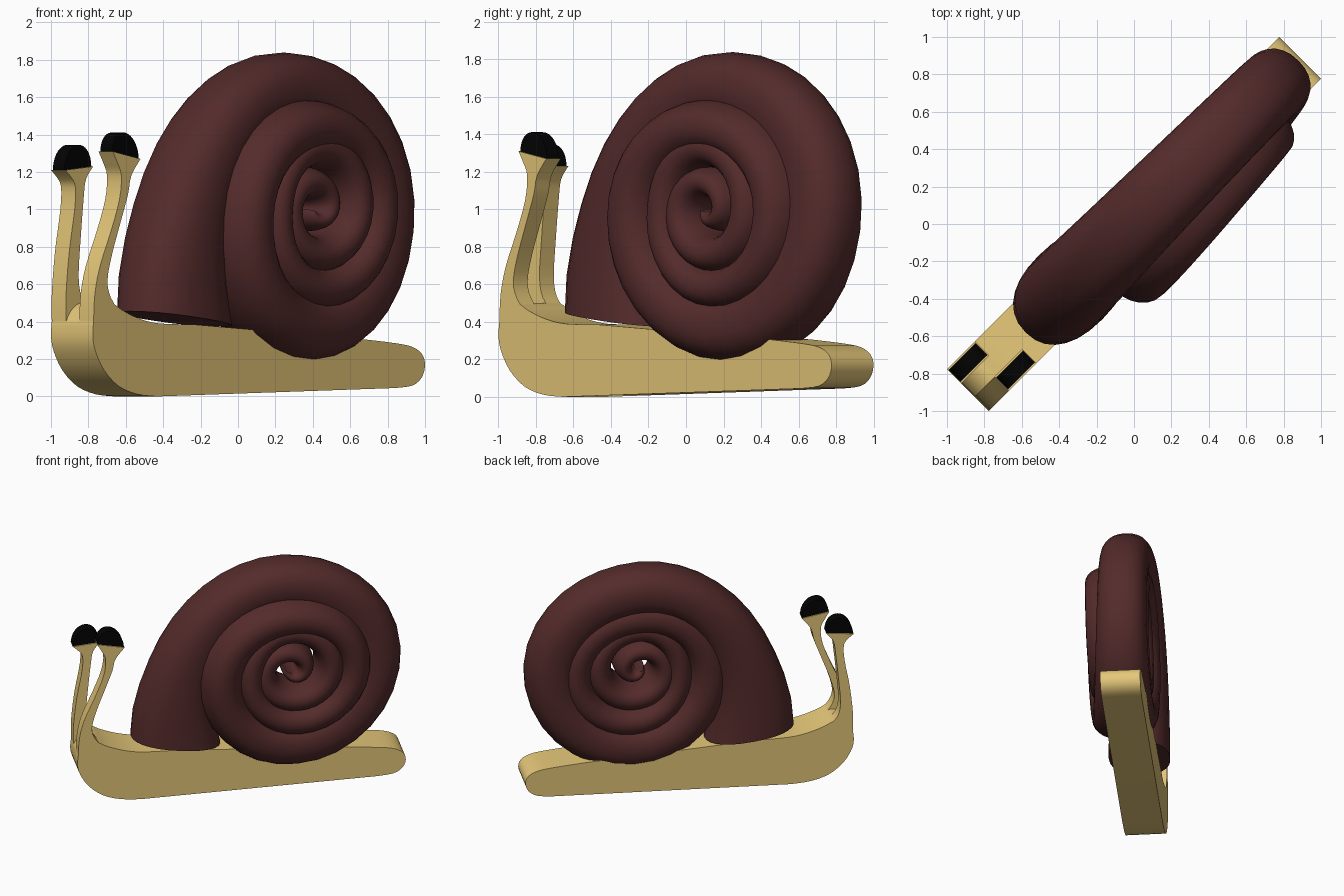
import bpy, bmesh, math
from mathutils import Vector

cube = bpy.data.objects.get("Cube")
if cube:
    bpy.data.objects.remove(cube)

TURN = math.radians(45)      # the whole animal stands on the diagonal
HALF = 0.158                 # half the width of the body


def material(name, colour):
    mat = bpy.data.materials.new(name)
    mat.use_nodes = True
    rgba = (*colour, 1)
    mat.diffuse_color = rgba
    mat.node_tree.nodes["Principled BSDF"].inputs["Base Color"].default_value = rgba
    return mat


tan = material("tan skin", (0.78, 0.57, 0.19))
maroon = material("maroon shell", (0.09, 0.024, 0.024))
black = material("black eyes", (0.001, 0.001, 0.001))


def finish(name, bm, mat, angle):
    bmesh.ops.recalc_face_normals(bm, faces=bm.faces)
    mesh = bpy.data.meshes.new(name)
    bm.to_mesh(mesh)
    bm.free()
    mesh.materials.append(mat)
    obj = bpy.data.objects.new(name, mesh)
    bpy.context.collection.objects.link(obj)
    obj.rotation_euler.z = TURN
    bpy.ops.object.select_all(action='DESELECT')
    obj.select_set(True)
    bpy.context.view_layer.objects.active = obj
    bpy.ops.object.shade_smooth_by_angle(angle=math.radians(angle))


def spline(values, x):
    """Catmull-Rom value of an evenly spaced list at position x."""
    last = len(values) - 1
    i = max(0, min(int(x), last - 1))
    s = x - i
    a, b, c, d = (values[max(0, min(k, last))] for k in range(i - 1, i + 3))
    return b + s / 2 * (c - a + s * (2*a - 5*b + 4*c - d + s * (3*(b - c) + d - a)))


def smooth_line(points, steps=3):
    us, zs = zip(*points)
    count = (len(points) - 1) * steps
    return [(spline(us, k / steps), spline(zs, k / steps)) for k in range(count + 1)]


def slab(name, outline, side_a, side_b, mat):
    """Extrude a side profile across the body."""
    bm = bmesh.new()
    face = bm.faces.new([bm.verts.new((u, -side_a, z)) for u, z in outline])
    new = bmesh.ops.extrude_face_region(bm, geom=[face])["geom"]
    moved = [v for v in new if isinstance(v, bmesh.types.BMVert)]
    bmesh.ops.translate(bm, verts=moved, vec=(0, side_a - side_b, 0))
    finish(name, bm, mat, 35)


# Body: rounded head, long sole and rounded tail
sole = smooth_line([(-1.25, .4), (-1.256, .32), (-1.235, .24), (-1.17, .14),
                    (-1.06, .055), (-.92, .012), (-.77, 0)])
tail = smooth_line([(1.03, .045), (1.16, .058), (1.23, .1), (1.256, .165),
                    (1.235, .225), (1.16, .265), (1.03, .285), (.8, .305)])
neck = smooth_line([(-.5, .385), (-.75, .39), (-.9, .415), (-1.03, .46),
                    (-1.11, .5), (-1.17, .49), (-1.22, .45), (-1.25, .4)])
slab("body", sole + tail + neck[:-1], -HALF, HALF, tan)


# Eye stalks flaring into flat tops, each with a half-disc eye
def stalk(side, front, back, inner, outer, eye_height):
    slab(side + "_stalk", smooth_line(front) + smooth_line(back), inner, outer, tan)
    f, b = Vector(front[-1]), Vector(back[0])
    mid, arm = (f + b) / 2, (b - f) * 0.48
    dome = []
    for k in range(17):
        a = math.pi * k / 16
        p = mid + arm * math.cos(a)
        dome.append((p.x, p.y + eye_height * math.sin(a)))
    inset = math.copysign(0.01, outer)
    slab(side + "_eye", dome, inner + inset, outer - inset, black)


stalk("left",
      [(-1.25, .4), (-1.24, .55), (-1.2, .7), (-1.12, .88), (-1.055, 1.05),
       (-1.04, 1.18), (-1.07, 1.25), (-1.105, 1.31)],
      [(-.895, 1.27), (-.965, 1.18), (-.99, 1.08), (-1.05, .92), (-1.11, .76),
       (-1.145, .62), (-1.12, .53), (-1.06, .46)], .05, HALF, .12)
stalk("right",
      [(-1.25, .4), (-1.25, .55), (-1.225, .78), (-1.185, 1.0), (-1.18, 1.12),
       (-1.21, 1.17), (-1.256, 1.21)],
      [(-1.045, 1.23), (-1.1, 1.16), (-1.118, 1.05), (-1.14, .84), (-1.155, .64),
       (-1.13, .53), (-1.06, .46)], -.05, -HALF, .125)

# Shell: a shrinking, slightly boxy oval tube wound about the hub
HUB = Vector((.37, 0, 1))
RADIUS = [1.42, .8, .65, .67, .63, .53, .44, .49, .42, .31, .33, .31,
          .24, .2, .145, .11, .05, .01]                   # every quarter turn
THICK = [.87, .25, .2, .17, .135, .115, .11, .1, .07, .03]   # every half turn
WIDTH = [.26, .235, .195, .285, .25, .24, .23, .21, .19, .15]
SHIFT = [0, 0, .005, .09, .06, .08, .08, .08, .08, .08]
MOUTH_OUT = Vector((-.66, 0, .08)).normalized()           # slope of the shell's mouth


def centre(t):
    a = t * math.tau
    r = spline(RADIUS, 4 * t + 1)
    return HUB + Vector((-r * math.cos(a), -spline(SHIFT, 2 * t + 1), r * math.sin(a)))


def boxy(x):
    return math.copysign(abs(x) ** 0.87, x)


START, END, RINGS, SIDES = -.096, 3.92, 130, 28
bm = bmesh.new()
rings = []
for i in range(RINGS + 1):
    t = START + (END - START) * i / RINGS
    path = centre(t + .01) - centre(t - .01)
    out = Vector((-path.z, 0, path.x)).normalized()
    blend = max(0, 1 - (t - START) / .16)
    out = out.lerp(MOUTH_OUT, blend).normalized()
    thick, width = spline(THICK, 2 * t + 1), spline(WIDTH, 2 * t + 1)
    ring = []
    for k in range(SIDES):
        a = math.tau * k / SIDES
        across = Vector((0, width * boxy(math.sin(a)), 0))
        ring.append(bm.verts.new(centre(t) + out * thick * boxy(math.cos(a)) + across))
    rings.append(ring)
for low, high in zip(rings, rings[1:]):
    for k in range(SIDES):
        n = (k + 1) % SIDES
        bm.faces.new((low[k], low[n], high[n], high[k]))
bm.faces.new(rings[0])
bm.faces.new(rings[-1])
finish("shell", bm, maroon, 50)
